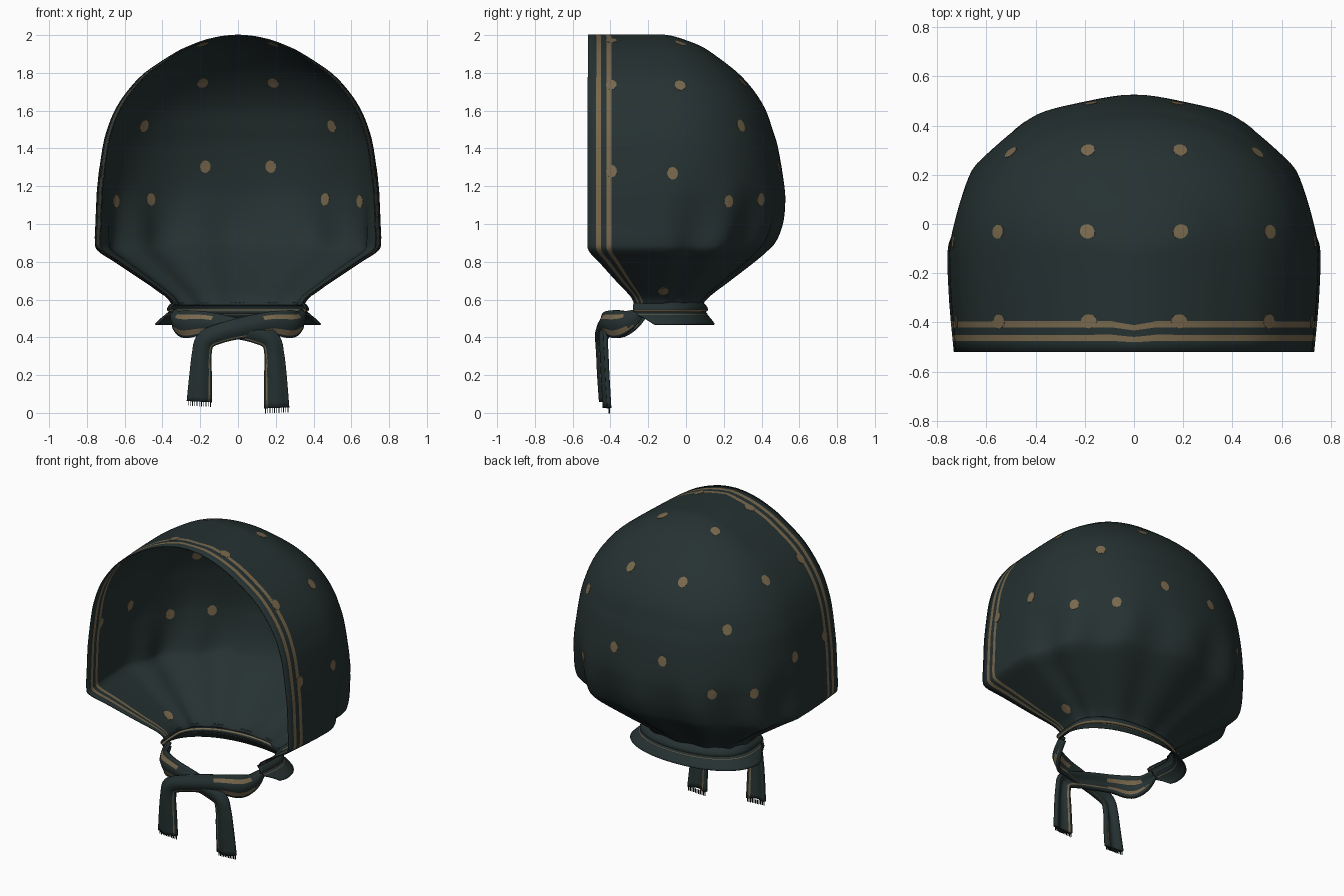
import bpy, bmesh, math
from mathutils import Vector
from mathutils.bvhtree import BVHTree

if "Cube" in bpy.data.objects:
    bpy.data.objects.remove(bpy.data.objects["Cube"])


def material(name, rgb):
    m = bpy.data.materials.new(name)
    m.diffuse_color = (*rgb, 1)
    m.use_nodes = True
    m.node_tree.nodes["Principled BSDF"].inputs["Base Color"].default_value = m.diffuse_color
    return m


CLOTH = material("dark_teal_cloth", (0.019, 0.031, 0.031))
GOLD = material("tan_pattern", (0.19, 0.14, 0.075))
THREAD = material("dark_thread", (0.010, 0.015, 0.015))


def spline(pts, steps):
    """Catmull-Rom through points of any dimension."""
    p = [Vector(q) for q in pts]
    p = [2 * p[0] - p[1]] + p + [2 * p[-1] - p[-2]]
    out = []
    for i in range(1, len(p) - 2):
        a, b, c, d = p[i - 1:i + 3]
        for k in range(steps):
            t = k / steps
            out.append(0.5 * (2 * b + (c - a) * t + (2 * a - 5 * b + 4 * c - d) * t * t
                              + (3 * b - a - 3 * c + d) * t ** 3))
    return out + [p[-2].copy()]


def grid_object(name, rows, is_gold, thickness):
    """Skin rows of points; is_gold(row, column) picks the patterned faces."""
    bm = bmesh.new()
    vs = [[bm.verts.new(p) for p in r] for r in rows]
    for i in range(len(rows) - 1):
        for j in range(len(rows[0]) - 1):
            f = bm.faces.new((vs[i][j], vs[i][j + 1], vs[i + 1][j + 1], vs[i + 1][j]))
            f.material_index = int(is_gold(i, j))
            f.smooth = True
    bmesh.ops.remove_doubles(bm, verts=bm.verts[:], dist=0.0005)
    bmesh.ops.recalc_face_normals(bm, faces=bm.faces[:])
    ob = finish(name, bm, (CLOTH, GOLD))
    mod = ob.modifiers.new("thickness", 'SOLIDIFY')
    mod.thickness, mod.offset = thickness, 0
    return ob


def finish(name, bm, mats):
    me = bpy.data.meshes.new(name)
    bm.to_mesh(me)
    bm.free()
    for m in mats:
        me.materials.append(m)
    ob = bpy.data.objects.new(name, me)
    bpy.context.collection.objects.link(ob)
    return ob


EDGE = (0, 0.045, 0.07, 0.1, 0.125, 0.2, 0.3)   # distances behind the front edge
ARC = 30


def section(z, w, yf, yb, fold=0.0):
    """Horizontal U section, open at the front, with gathered folds at the back."""
    w = max(w, 0)
    ym = min(-0.12, yb - 0.05)
    half = []
    for d in EDGE:
        q = d / 0.4
        half.append((w * (0.965 + 0.035 * math.sin(q * math.pi / 2)), yf + q * (ym - yf)))
    for k in range(ARC + 1):
        a = math.pi / 2 * k / ARC
        s = 1 - fold * math.sin(6 * a) ** 2
        half.append((s * w * max(math.cos(a), 0) ** 0.93, ym + s * (yb - ym) * math.sin(a) ** 0.93))
    return [(x, y, z) for x, y in half] + [(-x, y, z) for x, y in half[-2::-1]]


# Hood: height, half width, front edge y, back y
PROFILE = [(2.0, 0, -.52, -.12), (1.992, .09, -.52, -.07), (1.97, .18, -.52, 0), (1.94, .26, -.52, .075),
           (1.9, .34, -.52, .14), (1.8, .49, -.52, .27), (1.7, .585, -.52, .36), (1.6, .65, -.52, .42),
           (1.5, .69, -.52, .455), (1.4, .715, -.52, .485), (1.2, .742, -.52, .518), (1.1, .748, -.52, .522),
           (1.0, .752, -.52, .51), (.91, .755, -.52, .475), (.86, .74, -.515, .43), (.8, .65, -.46, .36),
           (.7, .50, -.37, .23), (.62, .385, -.295, .125), (.57, .345, -.27, .08)]
rows = []
for z, w, yf, yb in spline(PROFILE, 4):
    g = min(max((1.3 - z) / 0.4, 0), 1)
    rows.append(section(z, w, yf, yb, 0.055 * g * g * (3 - 2 * g)))
last = len(rows[0]) - 2
hood = grid_object("hood", rows, lambda i, j: min(j, last - j) in (1, 3), 0.006)

# Dots: thin round plates wrapped on the hood, showing inside and out
src = bmesh.new()
src.from_mesh(hood.data)
tree = BVHTree.FromBMesh(src)
src.free()
DOTS = [(.19, .31, 1.76), (.5, .29, 1.52), (.18, .52, 1.31), (.46, .39, 1.13), (.56, -.03, 1.74),
        (.19, -.03, 1.96), (.75, -.07, 1.27), (.63, .21, 1.12), (.73, -.395, 1.28), (.54, -.395, 1.73),
        (.18, -.395, 1.96), (.42, -.12, .65)]
bm = bmesh.new()
for sx in (1, -1):
    for x, y, z in DOTS:
        c, n, _, _ = tree.find_nearest(Vector((sx * x, y, z)))
        u = n.cross(Vector((0, 0, 1))).normalized()
        v = n.cross(u)
        rim = [tree.find_nearest(c + 0.029 * math.cos(a) * u + 0.034 * math.sin(a) * v)[0]
               for a in (k * math.tau / 12 for k in range(12))]
        lids = []
        for off in (0.0047, -0.0047):
            mid = bm.verts.new(c + n * off)
            ring = [bm.verts.new(p + n * off) for p in rim]
            lids.append(ring)
            for k in range(12):
                bm.faces.new((mid, ring[k], ring[(k + 1) % 12]))
        for k in range(12):
            m = (k + 1) % 12
            bm.faces.new((lids[0][k], lids[0][m], lids[1][m], lids[1][k]))
bmesh.ops.recalc_face_normals(bm, faces=bm.faces[:])
finish("hood_dots", bm, (GOLD,))

# Collar: rolled band and flared skirt round the neck
COLLAR = [(.585, .345, -.275, .085), (.565, .365, -.28, .105), (.545, .372, -.28, .112), (.535, .36, -.27, .10),
          (.525, .375, -.26, .108), (.515, .385, -.25, .113), (.495, .41, -.21, .13), (.468, .437, -.17, .15)]
grid_object("neck_collar", [section(*r) for r in spline(COLLAR, 3)], lambda i, j: i in (6, 7, 13), 0.008)

# Tie: two ribbons crossing at the front and hanging down; x, y, z, width
TIE = [(.345, -.24, .525, .05), (.325, -.31, .485, .11), (.28, -.37, .47, .145), (.18, -.42, .475, .12),
       (.05, -.44, .455, .11), (-.08, -.45, .425, .10), (-.17, -.45, .385, .10), (-.192, -.445, .31, .10),
       (-.198, -.44, .2, .115), (-.205, -.43, 0, .13)]


def tie(name, side, back, bottom):
    pts = [(x * side, y + back, z if z > 0 else bottom, w) for x, y, z, w in TIE]
    path = spline(pts, 6)
    rows = []
    for i, p in enumerate(path):
        a, b = path[max(i - 1, 0)], path[min(i + 1, len(path) - 1)]
        t = (b - a).to_3d().normalized()
        n = Vector((max(p[0] * side, 0) * side * 1.5, -0.4, 0)).normalized()
        across = t.cross(n).normalized() * side
        rows.append([p.to_3d() + across * p[3] * s + n * 0.012 * math.cos(s * math.pi * 2)
                     for s in (-.5, -.4, -.33, -.2, 0, .15, .24, .32, .4, .5)])
    # two stripes on the knot, one fine stripe on the tail
    grid_object(name, rows, lambda i, j: (j == 1 and i > 3) or (j in (1, 2, 5, 6) and 5 < i < 20), 0.022)
    return rows[-1]


def fringe(name, edge, length):
    bm = bmesh.new()
    for k in range(11):
        p = Vector(edge[0]).lerp(Vector(edge[-1]), (k + 0.5) / 11)
        verts = bmesh.ops.create_cube(bm, size=1)["verts"]
        for v in verts:
            v.co = Vector((v.co.x * 0.004, v.co.y * 0.006, v.co.z * length)) + p - Vector((0, 0, length / 2))
    finish(name, bm, (THREAD,))


fringe("left_fringe", tie("tie_to_left", 1, -0.008, 0.06), 0.025)
fringe("right_fringe", tie("tie_to_right", -1, 0.012, 0.027), 0.027)
